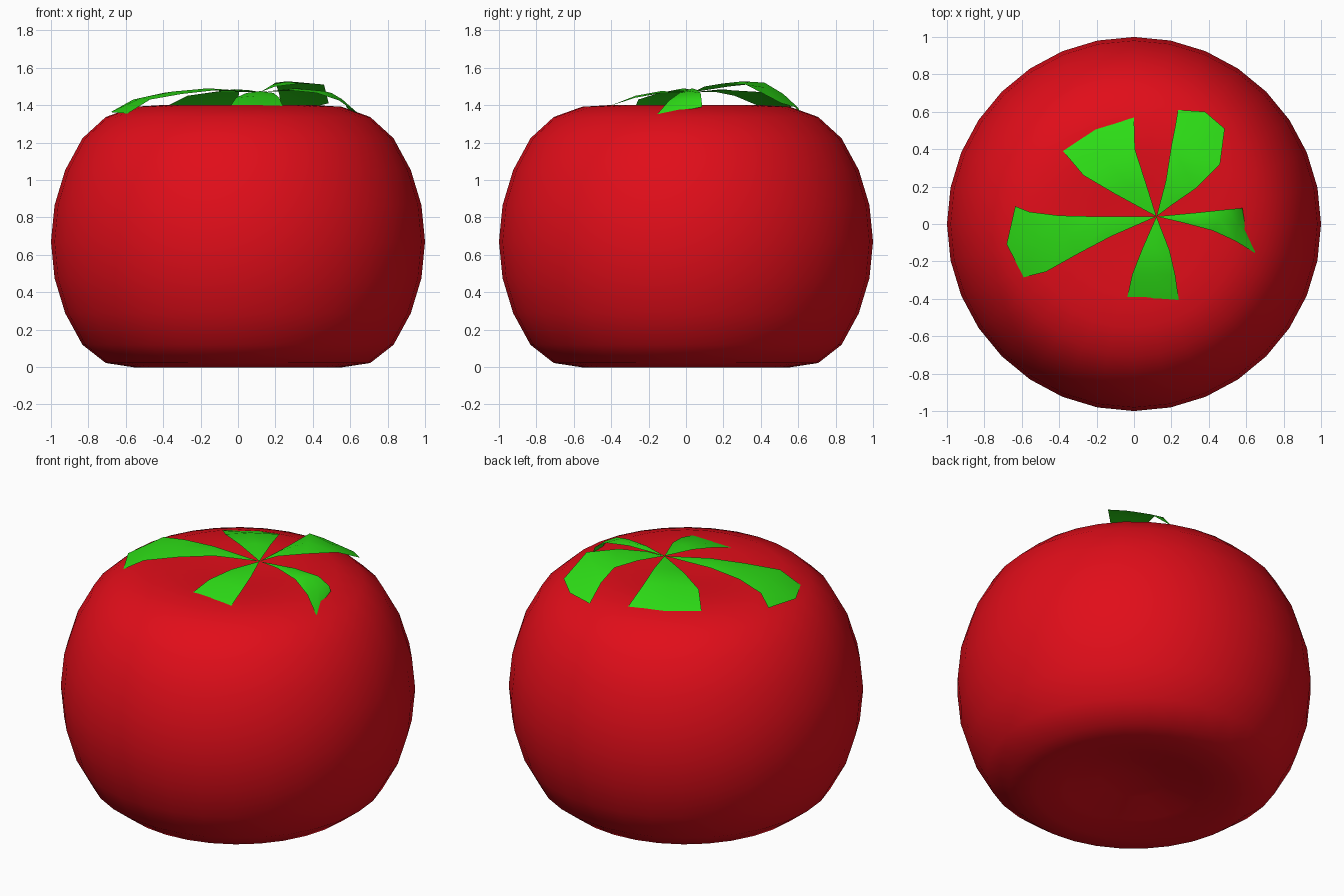
import bpy, bmesh
from mathutils import Vector

if "Cube" in bpy.data.objects:
    bpy.data.objects.remove(bpy.data.objects["Cube"])


def material(name, color):
    m = bpy.data.materials.new(name)
    m.diffuse_color = (*color, 1)
    m.use_nodes = True
    m.node_tree.nodes["Principled BSDF"].inputs["Base Color"].default_value = m.diffuse_color
    return m


red = material("red_skin", (0.75, 0.004, 0.01))
green = material("leaf_green", (0.026, 0.72, 0.008))


def finish(bm, name, mat):
    for f in bm.faces:
        f.smooth = True
    me = bpy.data.meshes.new(name)
    bm.to_mesh(me)
    bm.free()
    me.materials.append(mat)
    ob = bpy.data.objects.new(name, me)
    bpy.context.collection.objects.link(ob)
    return ob


# Fruit body: sphere with both poles pushed in by a smooth falloff
def dent(p, pole, depth):
    t = max(0.0, 1 - (p - Vector((0, 0, pole))).length)
    return -pole * depth * (3 * t * t - 2 * t ** 3)


bm = bmesh.new()
bmesh.ops.create_uvsphere(bm, u_segments=32, v_segments=16, radius=1)
for v in bm.verts:
    p = v.co.copy()
    v.co.z = p.z + dent(p, 1, 0.29) + dent(p, -1, 0.42) + 0.67
finish(bm, "fruit_body", red)

# Leaves: strips fanning out from one point, rows of left and right edge points
CENTRE = Vector((0.12, 0.04, 1.47))


def leaf(name, rows, tip=0.0):
    bm = bmesh.new()
    hub = bm.verts.new(CENTRE)
    prev = None
    for i, r in enumerate(rows):
        a, b = Vector(r[:3]), Vector(r[3:])
        mid = (a + b) / 2
        if i == len(rows) - 1:
            out = mid - CENTRE
            out.z = 0
            mid += out.normalized() * tip
        else:
            mid.z += 0.01
        cur = [bm.verts.new(c) for c in (a, mid, b)]
        for k in range(2):
            if prev is None:
                bm.faces.new((hub, cur[k], cur[k + 1]))
            else:
                bm.faces.new((prev[k], cur[k], cur[k + 1], prev[k + 1]))
        prev = cur
    bm.normal_update()
    if sum(f.normal.z for f in bm.faces) < 0:
        bmesh.ops.reverse_faces(bm, faces=bm.faces[:])
    finish(bm, name, green)


leaf("left_leaf", [
    (-.20, .04, 1.48, -.12, -.065, 1.48),
    (-.40, .045, 1.465, -.30, -.16, 1.46),
    (-.56, .065, 1.43, -.47, -.255, 1.43),
    (-.635, .095, 1.37, -.59, -.285, 1.355)], 0.07)
leaf("right_leaf", [
    (.35, .062, 1.48, .27, .005, 1.48),
    (.50, .078, 1.465, .42, -.035, 1.465),
    (.57, .084, 1.42, .54, -.09, 1.425),
    (.58, .085, 1.39, .655, -.16, 1.345)], -0.02)
leaf("back_right_leaf", [
    (.17, .23, 1.50, .20, .10, 1.50),
    (.20, .42, 1.52, .33, .19, 1.515),
    (.22, .52, 1.46, .46, .32, 1.51),
    (.235, .61, 1.36, .485, .51, 1.41)], 0.045)
leaf("back_left_leaf", [
    (.06, .23, 1.48, -.10, .16, 1.47),
    (.005, .40, 1.47, -.27, .26, 1.45),
    (0, .57, 1.39, -.38, .39, 1.395)], 0.03)
leaf("front_leaf", [
    (.045, -.13, 1.465, .19, -.14, 1.465),
    (-.01, -.27, 1.44, .22, -.27, 1.44),
    (-.04, -.41, 1.395, .24, -.41, 1.395)])
